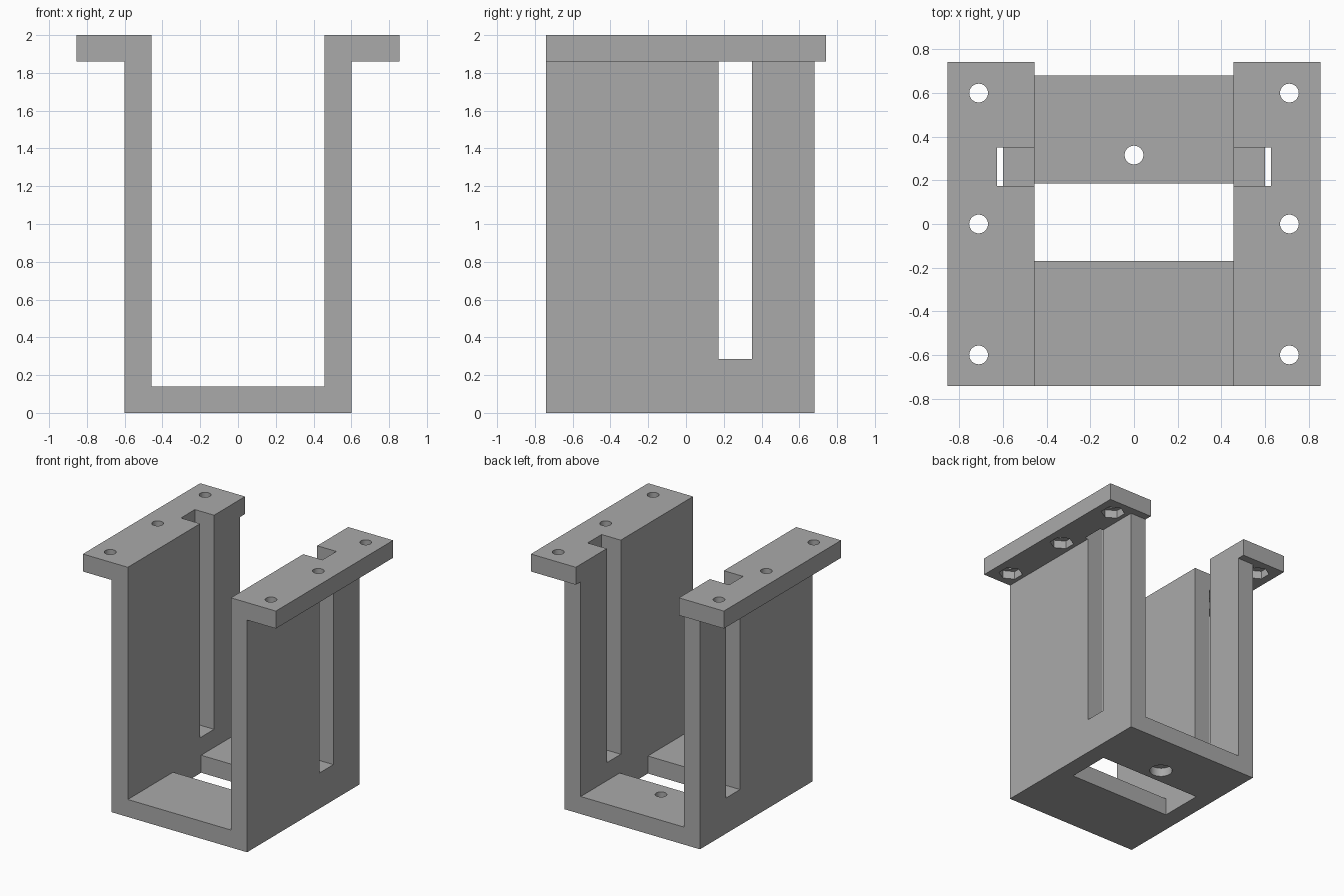
import bpy, math

if "Cube" in bpy.data.objects:
    bpy.data.objects.remove(bpy.data.objects["Cube"])

grey = bpy.data.materials.new("plain grey")
grey.diffuse_color = (0.4, 0.4, 0.4, 1)
grey.use_nodes = True
grey.node_tree.nodes["Principled BSDF"].inputs["Base Color"].default_value = grey.diffuse_color


def box(name, x0, x1, y0, y1, z0, z1):
    bpy.ops.mesh.primitive_cube_add(size=1, location=((x0 + x1) / 2, (y0 + y1) / 2, (z0 + z1) / 2))
    ob = bpy.context.object
    ob.name = name
    ob.scale = (x1 - x0, y1 - y0, z1 - z0)
    bpy.ops.object.transform_apply(location=True, rotation=True, scale=True)
    return ob


def drill(name, x, y, z0, z1, radius, sides, turn=0.0):
    bpy.ops.mesh.primitive_cylinder_add(vertices=sides, radius=radius, depth=z1 - z0,
                                        location=(x, y, (z0 + z1) / 2), rotation=(0, 0, turn))
    ob = bpy.context.object
    ob.name = name
    bpy.ops.object.transform_apply(location=True, rotation=True, scale=True)
    return ob


def combine(target, tool, operation):
    mod = target.modifiers.new(tool.name, 'BOOLEAN')
    mod.operation = operation
    mod.solver = 'EXACT'
    mod.object = tool
    bpy.context.view_layer.objects.active = target
    bpy.ops.object.modifier_apply(modifier=mod.name)
    bpy.data.objects.remove(tool, do_unlink=True)


# U-shaped channel with outward flanges at the top, extruded from front to back
half = [(0.6, 0), (0.6, 1.86), (0.855, 1.86), (0.855, 2), (0.457, 2), (0.457, 0.14)]
profile = half + [(-x, z) for x, z in reversed(half)]
n = len(profile)
verts = [(x, y, z) for y in (-0.742, 0.68) for x, z in profile]
faces = [tuple(range(n)), tuple(range(2 * n - 1, n - 1, -1))]
faces += [(i, i + n, (i + 1) % n + n, (i + 1) % n) for i in range(n)]
mesh = bpy.data.meshes.new("mounting_bracket")
mesh.from_pydata(verts, [], faces)
bracket = bpy.data.objects.new("mounting_bracket", mesh)
bpy.context.collection.objects.link(bracket)
mesh.materials.append(grey)

for s in (-1, 1):
    # flange end overhanging the back of the wall
    a, b = sorted((s * 0.457, s * 0.855))
    combine(bracket, box("flange_end", a, b, 0.6, 0.742, 1.86, 2), 'UNION')
    # tall slot through the wall, notching the flange
    a, b = sorted((s * 0.3, s * 0.627))
    combine(bracket, box("wall_slot", a, b, 0.173, 0.35, 0.285, 2.2), 'DIFFERENCE')
    # bolt holes with hexagonal nut pockets underneath
    for y in (-0.6, 0, 0.6):
        combine(bracket, drill("bolt_hole", s * 0.712, y, 1.7, 2.2, 0.043, 32), 'DIFFERENCE')
        combine(bracket, drill("nut_pocket", s * 0.712, y, 1.8, 1.925, 0.09, 6), 'DIFFERENCE')

# floor window, and floor screw hole with a round recess underneath
combine(bracket, box("floor_window", -0.457, 0.457, -0.17, 0.186, -0.1, 0.2), 'DIFFERENCE')
combine(bracket, drill("screw_hole", 0, 0.316, -0.1, 0.3, 0.043, 32), 'DIFFERENCE')
combine(bracket, drill("screw_recess", 0, 0.316, -0.1, 0.07, 0.085, 32), 'DIFFERENCE')

bpy.ops.object.select_all(action='DESELECT')
bracket.select_set(True)
bpy.context.view_layer.objects.active = bracket
bpy.ops.object.mode_set(mode='EDIT')
bpy.ops.mesh.select_all(action='SELECT')
bpy.ops.mesh.normals_make_consistent(inside=False)
bpy.ops.object.mode_set(mode='OBJECT')
bpy.ops.object.shade_smooth_by_angle(angle=math.radians(30))
